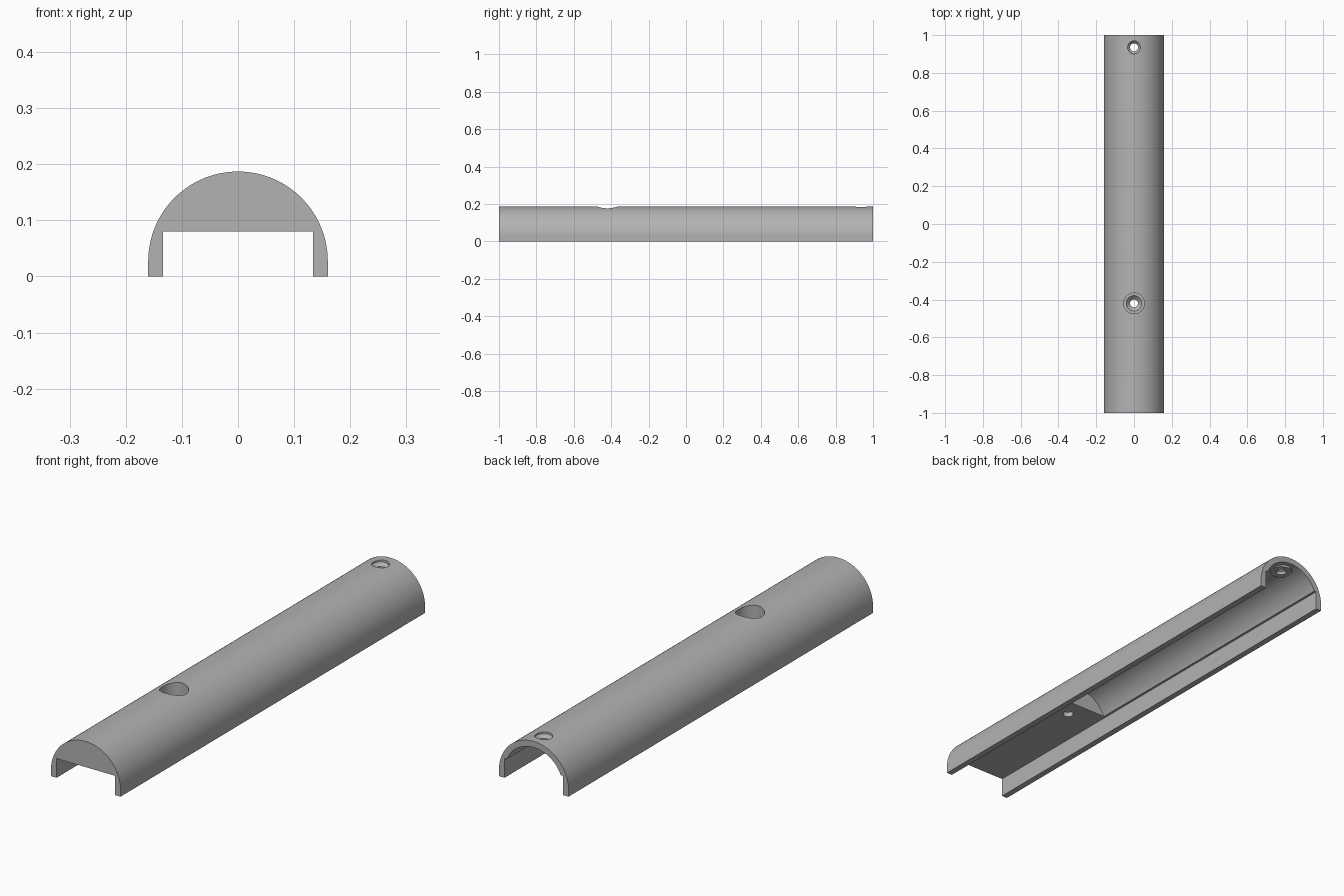
import bpy, bmesh, math

cube = bpy.data.objects.get("Cube")
if cube:
    bpy.data.objects.remove(cube, do_unlink=True)

AXIS_Z = 0.027       # height of the arch centre
OUTER_R, INNER_R = 0.16, 0.135
CHANNEL_HALF, CHANNEL_TOP = 0.134, 0.08
SOLID_END = -0.34    # the front is solid up to here

grey = bpy.data.materials.new("grey plastic")
grey.use_nodes = True
colour = (0.45, 0.45, 0.45, 1)
grey.diffuse_color = colour
grey.node_tree.nodes["Principled BSDF"].inputs["Base Color"].default_value = colour


def finish(name, bm):
    bmesh.ops.recalc_face_normals(bm, faces=bm.faces)
    mesh = bpy.data.meshes.new(name)
    bm.to_mesh(mesh)
    bm.free()
    mesh.materials.append(grey)
    obj = bpy.data.objects.new(name, mesh)
    bpy.context.collection.objects.link(obj)
    return obj


def extrude_profile(name, points, y0, y1):
    """Extrude an x-z outline along y."""
    bm = bmesh.new()
    face = bm.faces.new([bm.verts.new((x, y0, z)) for x, z in points])
    new = bmesh.ops.extrude_face_region(bm, geom=[face])["geom"]
    verts = [v for v in new if isinstance(v, bmesh.types.BMVert)]
    bmesh.ops.translate(bm, verts=verts, vec=(0, y1 - y0, 0))
    return finish(name, bm)


def turned(name, y, rings, sides=48):
    """Stack circles of (radius, z) into a closed round solid."""
    bm = bmesh.new()
    loops = []
    for r, z in rings:
        angles = [2 * math.pi * i / sides for i in range(sides)]
        loops.append([bm.verts.new((r * math.cos(a), y + r * math.sin(a), z)) for a in angles])
    for low, high in zip(loops, loops[1:]):
        for i in range(sides):
            j = (i + 1) % sides
            bm.faces.new((low[i], low[j], high[j], high[i]))
    bm.faces.new(loops[0])
    bm.faces.new(loops[-1])
    return finish(name, bm)


def arc(radius, start, steps=96):
    span = math.pi - 2 * start
    angles = [start + span * i / steps for i in range(steps + 1)]
    return [(radius * math.cos(a), AXIS_Z + radius * math.sin(a)) for a in angles]


def cut(obj, tool):
    mod = obj.modifiers.new("cut", 'BOOLEAN')
    mod.operation, mod.solver, mod.object = 'DIFFERENCE', 'EXACT', tool
    bpy.ops.object.select_all(action='DESELECT')
    bpy.context.view_layer.objects.active = obj
    obj.select_set(True)
    bpy.ops.object.modifier_apply(modifier=mod.name)
    bpy.data.objects.remove(tool, do_unlink=True)


# Arched cover with short straight sides
cover = extrude_profile("arched_cover",
                        [(OUTER_R, 0)] + arc(OUTER_R, 0) + [(-OUTER_R, 0)], -1, 1)

# Square channel along the whole underside
w, top = CHANNEL_HALF, CHANNEL_TOP
cut(cover, extrude_profile("channel_cutter",
                           [(w, -0.1), (w, top), (-w, top), (-w, -0.1)], -1.1, 1.1))

# Round hollow behind the solid front, leaving a flat boss under the rear hole
bore = extrude_profile("hollow_cutter", arc(INNER_R, 0.26), SOLID_END, 1.1)
cut(bore, turned("rear_boss", 0.935, [(0.045, 0.152), (0.045, 0.3)]))
cut(cover, bore)

# Rear countersunk hole
cut(cover, turned("rear_hole_cutter", 0.935,
                  [(0.021, 0), (0.021, 0.165), (0.034, 0.178), (0.034, 0.3)]))

# Front counterbored and countersunk hole
cut(cover, turned("front_hole_cutter", -0.42,
                  [(0.021, 0), (0.021, 0.1), (0.041, 0.12), (0.055, 0.12), (0.055, 0.3)]))

bpy.context.view_layer.objects.active = cover
cover.select_set(True)
bpy.ops.object.shade_smooth_by_angle(angle=math.radians(25))
